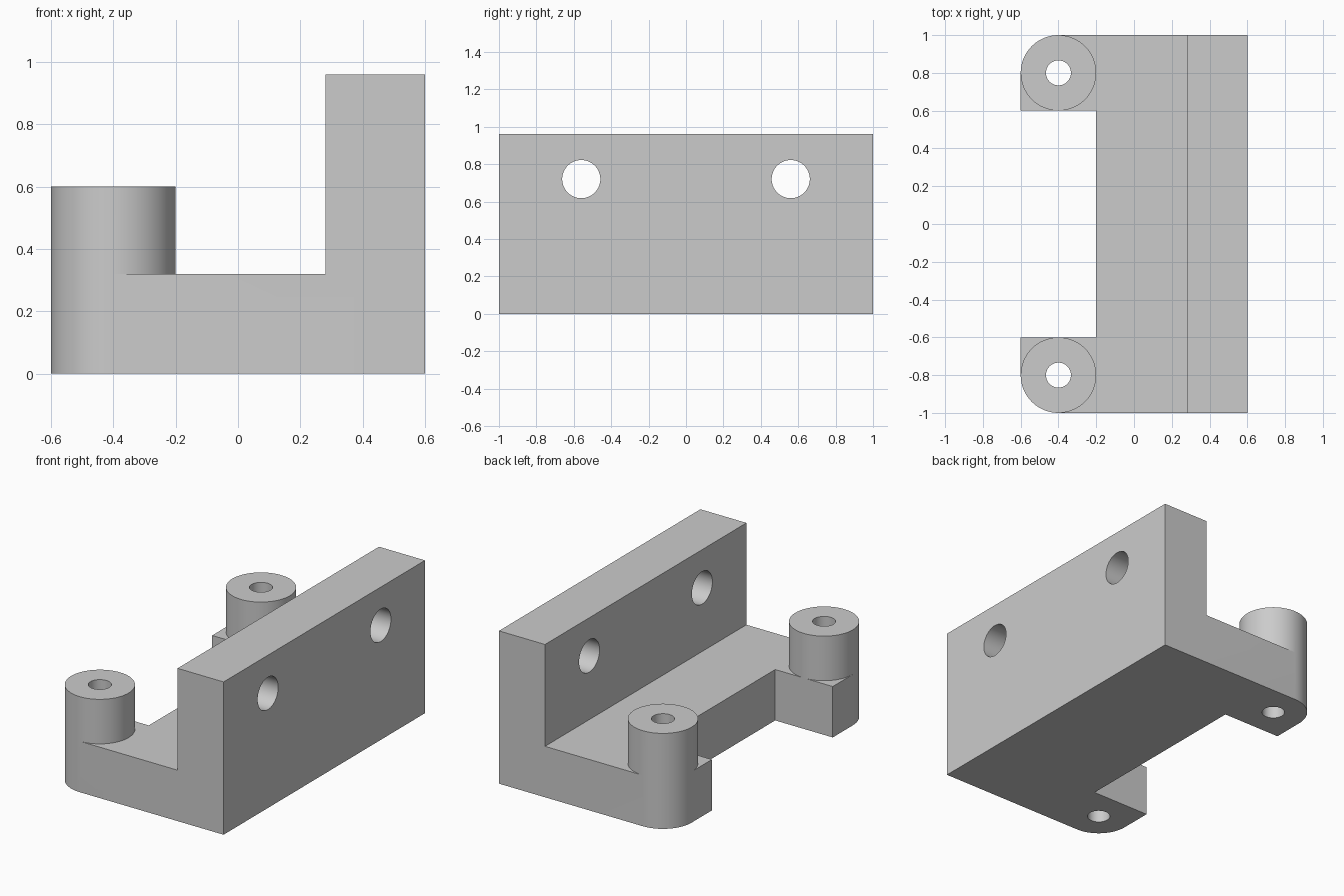
import bpy, bmesh
from math import pi, cos, sin, radians
from mathutils import Matrix, Vector

old = bpy.data.objects.get("Cube")
if old:
    bpy.data.objects.remove(old)

grey = bpy.data.materials.new("plain grey")
grey.use_nodes = True
colour = (0.6, 0.6, 0.6, 1)
grey.diffuse_color = colour
grey.node_tree.nodes["Principled BSDF"].inputs["Base Color"].default_value = colour

SEG = 64
BOSS_X, BOSS_Y, BOSS_R = -0.4, 0.8, 0.2
PLATE_TOP, WALL_TOP, BOSS_TOP = 0.32, 0.96, 0.6


def new_object(name, bm):
    bmesh.ops.recalc_face_normals(bm, faces=bm.faces)
    mesh = bpy.data.meshes.new(name)
    bm.to_mesh(mesh)
    bm.free()
    mesh.materials.append(grey)
    obj = bpy.data.objects.new(name, mesh)
    bpy.context.collection.objects.link(obj)
    return obj


def prism(name, outline, z0, z1):
    bm = bmesh.new()
    face = bm.faces.new([bm.verts.new((x, y, z0)) for x, y in outline])
    top = bmesh.ops.extrude_face_region(bm, geom=[face])["geom"]
    verts = [v for v in top if isinstance(v, bmesh.types.BMVert)]
    bmesh.ops.translate(bm, verts=verts, vec=(0, 0, z1 - z0))
    return new_object(name, bm)


def arc(y, start, end, steps, radius=BOSS_R):
    return [(BOSS_X + radius * cos(start + (end - start) * i / steps),
             y + radius * sin(start + (end - start) * i / steps))
            for i in range(steps + 1)]


def hole_cutter(name, radius, centre, along_x=False):
    bm = bmesh.new()
    turn = Matrix.Rotation(pi / 2, 4, "Y") if along_x else Matrix()
    bmesh.ops.create_cone(bm, cap_ends=True, segments=SEG, radius1=radius,
                          radius2=radius, depth=3,
                          matrix=Matrix.Translation(Vector(centre)) @ turn)
    return new_object(name, bm)


def combine(target, other, operation):
    mod = target.modifiers.new(operation.lower(), "BOOLEAN")
    mod.operation, mod.solver, mod.object = operation, "EXACT", other
    bpy.context.view_layer.objects.active = target
    bpy.ops.object.modifier_apply(modifier=mod.name)
    bpy.data.objects.remove(other)


# Base plate with a foot at each end, rounded on the outer corner
outline = [(0.6, -1), (0.6, 1)] + arc(BOSS_Y, pi / 2, pi, SEG // 4)
outline += [(-0.6, 0.6), (-0.2, 0.6), (-0.2, -0.6), (-0.6, -0.6)]
outline += arc(-BOSS_Y, pi, 1.5 * pi, SEG // 4)
bracket = prism("mounting_bracket", outline, 0, PLATE_TOP)

# Upright wall
wall = prism("upright_wall", [(0.28, -1), (0.6, -1), (0.6, 1), (0.28, 1)],
             PLATE_TOP, WALL_TOP)
combine(bracket, wall, "UNION")

# Round bosses on the feet
for side in (-1, 1):
    ring = arc(side * BOSS_Y, 0, 2 * pi, SEG)[:-1]
    combine(bracket, prism("boss", ring, PLATE_TOP, BOSS_TOP), "UNION")

# Screw holes through the bosses and the wall
for side in (-1, 1):
    combine(bracket, hole_cutter("boss_hole", 0.066, (BOSS_X, side * BOSS_Y, 0)),
            "DIFFERENCE")
    combine(bracket, hole_cutter("wall_hole", 0.102, (0, side * 0.56, 0.72), True),
            "DIFFERENCE")

# Smooth round surfaces, sharp edges
bpy.ops.object.select_all(action="DESELECT")
bracket.select_set(True)
bpy.context.view_layer.objects.active = bracket
bpy.ops.object.shade_smooth_by_angle(angle=radians(30))
